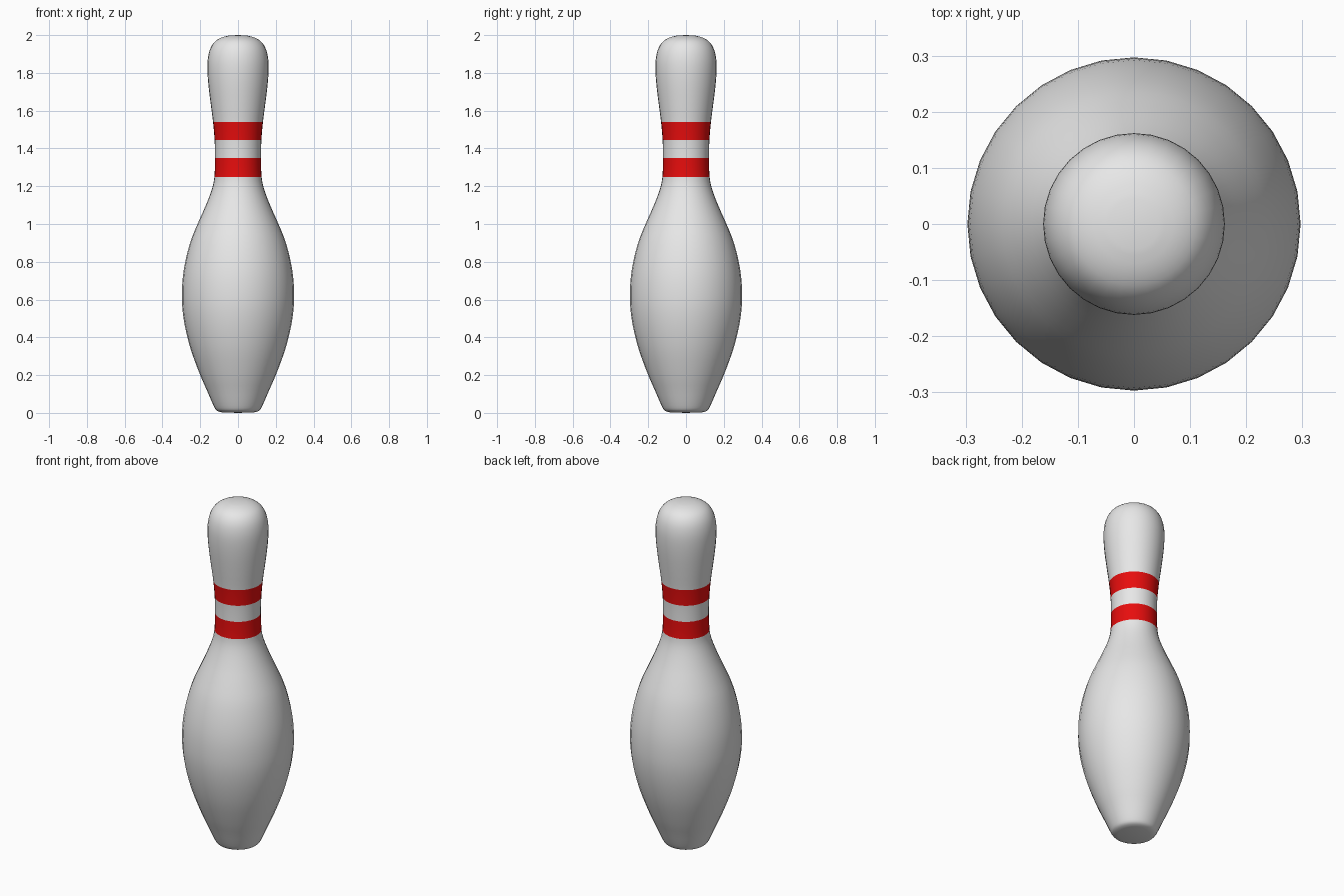
import bpy, bmesh, math

if "Cube" in bpy.data.objects:
    bpy.data.objects.remove(bpy.data.objects["Cube"])

SIDES = 32
STEPS = 3

def material(name, rgb):
    m = bpy.data.materials.new(name)
    m.diffuse_color = (*rgb, 1)
    m.use_nodes = True
    m.node_tree.nodes["Principled BSDF"].inputs["Base Color"].default_value = m.diffuse_color
    return m

white = material("off_white", (0.8, 0.8, 0.8))
red = material("red", (0.8, 0.004, 0.004))

# Silhouette as (radius, height); rows sit exactly on the stripe edges
profile = [(0.085, 0.003), (0.112, 0.012), (0.13, 0.04), (0.165, 0.12), (0.20, 0.2),
           (0.245, 0.32), (0.275, 0.43), (0.292, 0.53), (0.297, 0.62), (0.292, 0.72),
           (0.275, 0.82), (0.247, 0.92), (0.21, 1.01), (0.17, 1.10), (0.138, 1.185),
           (0.125, 1.25), (0.122, 1.35), (0.124, 1.445), (0.132, 1.54), (0.145, 1.64),
           (0.157, 1.74), (0.162, 1.82), (0.159, 1.88), (0.146, 1.93), (0.121, 1.967),
           (0.085, 1.988), (0.045, 1.998)]
stripes = [(1.25, 1.35), (1.445, 1.54)]

def smooth_curve(pts, steps):
    """Catmull-Rom curve through the points."""
    out = []
    for i in range(len(pts) - 1):
        a, b, c = pts[max(i - 1, 0)], pts[i], pts[i + 1]
        d = pts[min(i + 2, len(pts) - 1)]
        for s in range(steps):
            t = s / steps
            out.append(tuple(0.5 * (2 * q + (r - p) * t + (2 * p - 5 * q + 4 * r - u) * t * t
                                    + (3 * q - p - 3 * r + u) * t ** 3)
                             for p, q, r, u in zip(a, b, c, d)))
    return out + [pts[-1]]

# Turned body
bm = bmesh.new()
rings = [[bm.verts.new((r * math.cos(2 * math.pi * k / SIDES),
                        r * math.sin(2 * math.pi * k / SIDES), z)) for k in range(SIDES)]
         for r, z in smooth_curve(profile, STEPS)]
for lo, hi in zip(rings, rings[1:]):
    for k in range(SIDES):
        n = (k + 1) % SIDES
        bm.faces.new((lo[k], lo[n], hi[n], hi[k]))

# Closed base and crown
for ring, z in ((rings[0], 0.0), (rings[-1], 2.0)):
    tip = bm.verts.new((0, 0, z))
    for k in range(SIDES):
        bm.faces.new((ring[k], ring[(k + 1) % SIDES], tip))
bmesh.ops.recalc_face_normals(bm, faces=bm.faces)

# Red neck stripes by height
for f in bm.faces:
    f.smooth = True
    z = f.calc_center_median().z
    f.material_index = int(any(a < z < b for a, b in stripes))

mesh = bpy.data.meshes.new("pin_body")
bm.to_mesh(mesh)
bm.free()
mesh.materials.append(white)
mesh.materials.append(red)
body = bpy.data.objects.new("pin_body", mesh)
bpy.context.collection.objects.link(body)
